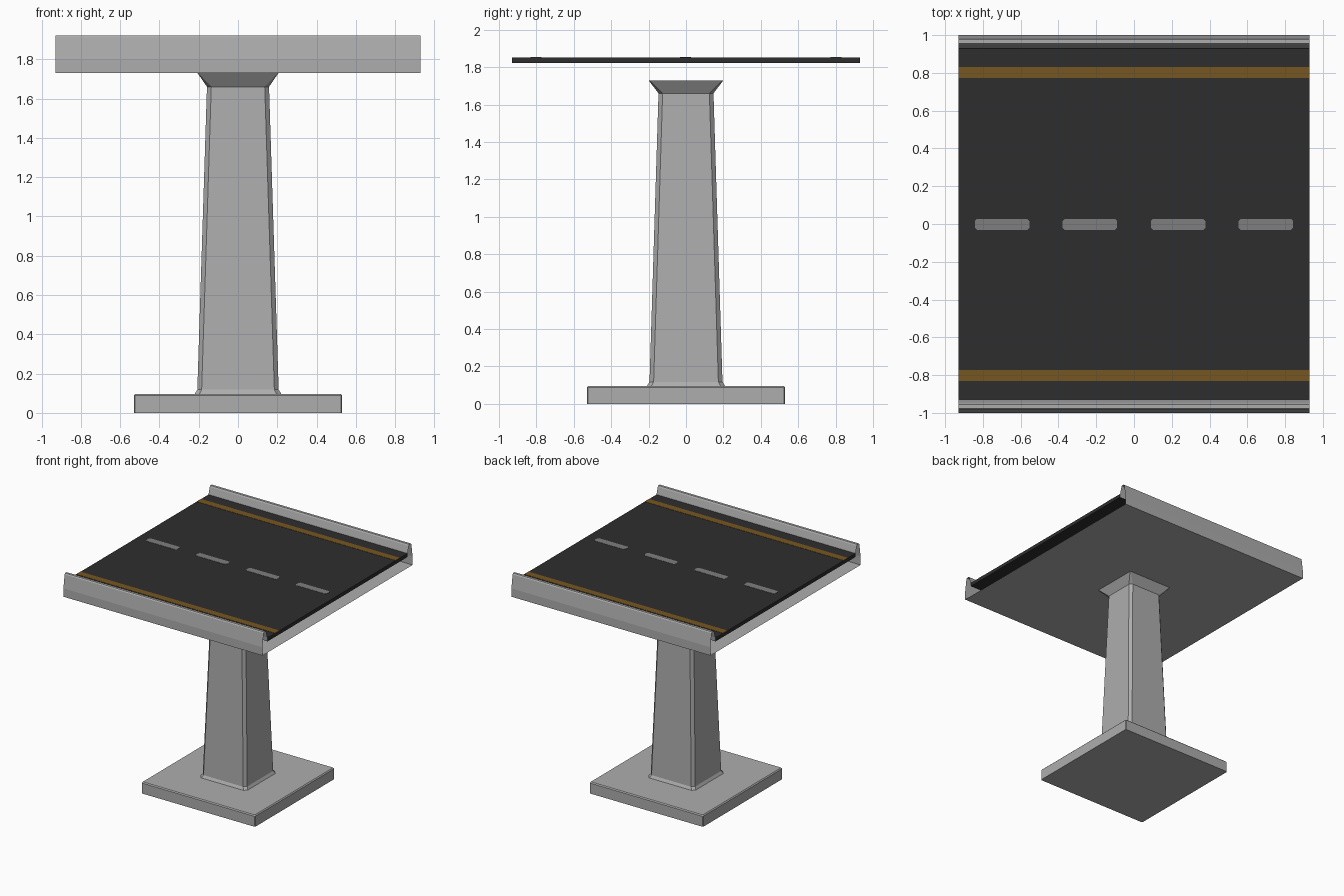
import bpy

if "Cube" in bpy.data.objects:
    bpy.data.objects.remove(bpy.data.objects["Cube"])


def material(name, rgb):
    m = bpy.data.materials.new(name)
    m.diffuse_color = (*rgb, 1)
    m.use_nodes = True
    m.node_tree.nodes["Principled BSDF"].inputs["Base Color"].default_value = m.diffuse_color
    return m


CONCRETE = material("concrete grey", (0.42, 0.42, 0.42))
ASPHALT = material("asphalt", (0.027, 0.027, 0.027))
WHITE = material("faded white paint", (0.21, 0.21, 0.21))
AMBER = material("amber paint", (0.18, 0.093, 0.015))


def mesh_object(name, verts, faces, mat):
    me = bpy.data.meshes.new(name)
    me.from_pydata(verts, [], faces)
    me.materials.append(mat)
    ob = bpy.data.objects.new(name, me)
    bpy.context.collection.objects.link(ob)
    return ob


def ring(hx, hy, c, z):
    """Chamfered rectangle, counter-clockwise from above."""
    return [(hx, -hy + c, z), (hx, hy - c, z), (hx - c, hy, z), (-hx + c, hy, z),
            (-hx, hy - c, z), (-hx, -hy + c, z), (-hx + c, -hy, z), (hx - c, -hy, z)]


def loft(name, sections, mat):
    """Skin a stack of (half x, half y, chamfer, z) rings and cap both ends."""
    verts = [p for s in sections for p in ring(*s)]
    n = len(sections)
    faces = [(8 * k + i, 8 * k + (i + 1) % 8, 8 * k + 8 + (i + 1) % 8, 8 * k + 8 + i)
             for k in range(n - 1) for i in range(8)]
    faces += [tuple(range(7, -1, -1)), tuple(range(8 * n - 8, 8 * n))]
    return mesh_object(name, verts, faces, mat)


def box(name, x0, x1, y0, y1, z0, z1, mat):
    v = [(x, y, z) for z in (z0, z1) for x, y in ((x0, y0), (x1, y0), (x1, y1), (x0, y1))]
    f = [(3, 2, 1, 0), (4, 5, 6, 7)] + [(i, (i + 1) % 4, 4 + (i + 1) % 4, 4 + i) for i in range(4)]
    return mesh_object(name, v, f, mat)


# Footing slab with a softened upper edge
loft("footing", [(0.53, 0.53, 0.006, 0), (0.53, 0.53, 0.006, 0.088),
                 (0.522, 0.522, 0.006, 0.096)], CONCRETE)

# Tapered chamfered pillar with foot flare and capital
loft("pillar", [(0.222, 0.21, 0.025, 0.094), (0.207, 0.195, 0.022, 0.118),
                (0.158, 0.147, 0.022, 1.66), (0.206, 0.2, 0.004, 1.73)], CONCRETE)

# Deck: open-ended shell, barrier profile mirrored to the other side
L = 0.928
barrier = [(0.93, 1.825), (0.935, 1.86), (0.949, 1.91), (0.956, 1.92), (0.977, 1.92),
           (0.984, 1.912), (1.0, 1.80), (1.0, 1.73)]
profile = barrier + [(-y, z) for y, z in reversed(barrier)]
verts = [(x, y, z) for y, z in profile for x in (-L, L)]
faces = [(2 * i, 2 * i + 1, 2 * i + 3, 2 * i + 2) for i in range(len(profile) - 1)]
mesh_object("deck_shell", verts, faces, CONCRETE)

# Road slab
TOP = 1.853
box("road", -L, L, -0.93, 0.93, 1.823, TOP, ASPHALT)

# Painted edge lines
for side, name in ((-1, "front"), (1, "back")):
    y = side * 0.802
    box(f"edge_line_{name}", -L, L, y - 0.029, y + 0.029, TOP - 0.001, TOP + 0.002, AMBER)

# Centre dashes with clipped corners
for i, x in enumerate((-0.698, -0.234, 0.234, 0.698)):
    d = loft(f"centre_dash_{i + 1}", [(0.145, 0.029, 0.012, TOP - 0.001),
                                      (0.145, 0.029, 0.012, TOP + 0.002)], WHITE)
    d.location = (x, -0.002, 0)
